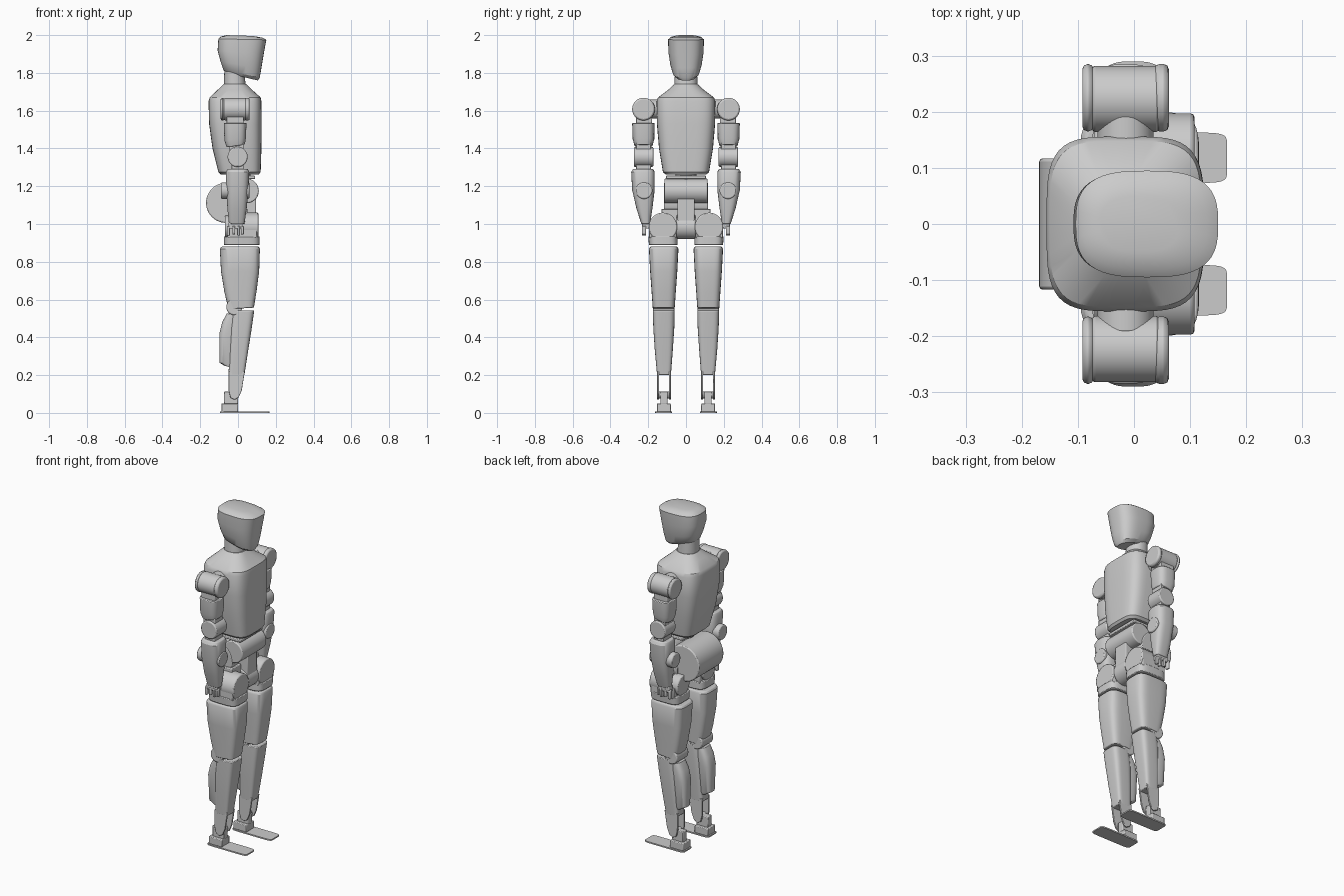
import bpy, bmesh, math
from mathutils import Vector, Matrix

cube = bpy.data.objects.get("Cube")
if cube:
    bpy.data.objects.remove(cube, do_unlink=True)

GREY = (0.6, 0.6, 0.6, 1.0)
mat = bpy.data.materials.new("light grey")
mat.use_nodes = True
mat.diffuse_color = GREY
mat.node_tree.nodes["Principled BSDF"].inputs["Base Color"].default_value = GREY


def finish(name, bm, bevel=0.0):
    """Turn a bmesh into a shaded, optionally bevelled object."""
    bmesh.ops.recalc_face_normals(bm, faces=bm.faces)
    me = bpy.data.meshes.new(name)
    bm.to_mesh(me)
    bm.free()
    me.materials.append(mat)
    ob = bpy.data.objects.new(name, me)
    bpy.context.collection.objects.link(ob)
    bpy.ops.object.select_all(action='DESELECT')
    ob.select_set(True)
    bpy.context.view_layer.objects.active = ob
    bpy.ops.object.shade_smooth_by_angle(angle=math.radians(32))
    if bevel:
        m = ob.modifiers.new("edge", 'BEVEL')
        m.width, m.segments, m.limit_method = bevel, 2, 'ANGLE'
        m.angle_limit = math.radians(40)
    return ob


def loft(name, sections, s=1, bevel=0.004, count=48):
    """Skin rounded sections (z, x0, x1, y0, y1, squareness, tilt dz/dx)."""
    bm = bmesh.new()
    rings = []
    for z, x0, x1, y0, y1, n, tilt in sections:
        ring = []
        for i in range(count):
            a = 2 * math.pi * i / count
            c, d = math.cos(a), math.sin(a)
            u = math.copysign(abs(c) ** (2 / n), c)
            v = math.copysign(abs(d) ** (2 / n), d)
            x = (x0 + x1) / 2 + u * (x1 - x0) / 2
            y = (y0 + y1) / 2 + v * (y1 - y0) / 2
            ring.append(bm.verts.new((x, s * y, z + tilt * x)))
        rings.append(ring)
    for a, b in zip(rings, rings[1:]):
        for i in range(count):
            j = (i + 1) % count
            bm.faces.new((a[i], a[j], b[j], b[i]))
    bm.faces.new(rings[0])
    bm.faces.new(rings[-1])
    return finish(name, bm, bevel)


def cyl(name, axis, centre, r, length, s=1, bevel=0.006):
    """Cylinder along axis 'x', 'y' or 'z'."""
    bm = bmesh.new()
    rot = {'x': Matrix.Rotation(math.pi / 2, 4, 'Y'),
           'y': Matrix.Rotation(math.pi / 2, 4, 'X'), 'z': Matrix()}[axis]
    x, y, z = centre
    bmesh.ops.create_cone(bm, cap_ends=True, segments=48, radius1=r, radius2=r,
                          depth=length, matrix=Matrix.Translation((x, s * y, z)) @ rot)
    return finish(name, bm, bevel)


def prism(name, pts, y0, y1, s=1, bevel=0.004):
    """Extrude an (x, z) profile from y0 to y1."""
    bm = bmesh.new()
    f = bm.faces.new([bm.verts.new((x, s * y0, z)) for x, z in pts])
    ext = bmesh.ops.extrude_face_region(bm, geom=[f])
    for v in ext["geom"]:
        if isinstance(v, bmesh.types.BMVert):
            v.co += Vector((0, s * (y1 - y0), 0))
    return finish(name, bm, bevel)


def box(name, x0, x1, y0, y1, z0, z1, s=1, bevel=0.004):
    return prism(name, [(x0, z0), (x1, z0), (x1, z1), (x0, z1)], y0, y1, s, bevel)


# Head and neck
loft("head", [
    (1.785, -0.065, 0.105, -0.050, 0.050, 2.5, -0.24),
    (1.800, -0.078, 0.115, -0.068, 0.068, 2.7, -0.22),
    (1.845, -0.092, 0.124, -0.083, 0.083, 2.8, -0.15),
    (1.910, -0.108, 0.136, -0.093, 0.093, 2.8, -0.08),
    (1.978, -0.104, 0.150, -0.095, 0.095, 2.9, -0.02),
    (1.990, -0.090, 0.130, -0.080, 0.080, 2.9, -0.03),
    (1.998, -0.060, 0.080, -0.050, 0.050, 2.6, -0.03)], bevel=0)
loft("neck", [(1.70, -0.075, 0.045, -0.062, 0.062, 2.2, 0),
              (1.83, -0.072, 0.030, -0.058, 0.058, 2.2, 0)])

# Torso shell with sloping shoulders
loft("torso", [
    (1.262, -0.090, 0.110, -0.108, 0.108, 4, 0),
    (1.275, -0.104, 0.120, -0.122, 0.122, 4, 0),
    (1.400, -0.135, 0.124, -0.143, 0.143, 4, 0),
    (1.530, -0.153, 0.125, -0.154, 0.154, 4, 0),
    (1.650, -0.156, 0.124, -0.156, 0.156, 4, 0),
    (1.670, -0.150, 0.120, -0.148, 0.148, 4, 0),
    (1.710, -0.108, 0.075, -0.095, 0.095, 3, 0),
    (1.740, -0.076, 0.046, -0.062, 0.062, 2.3, 0)], bevel=0)

# Waist and pelvis
cyl("waist_drum", 'y', (-0.063, 0, 1.112), 0.106, 0.234)
cyl("waist_front_roller", 'y', (0.045, 0, 1.175), 0.065, 0.23)
cyl("waist_pivot", 'z', (0.01, 0, 1.25), 0.055, 0.06)
box("waist_mount", -0.05, 0.09, -0.105, 0.105, 1.238, 1.256)
box("pelvis_tongue", -0.02, 0.095, -0.045, 0.045, 1.0, 1.16)
cyl("pelvis_roller", 'y', (0.04, 0, 0.985), 0.065, 0.10)
box("pelvis_cross_bar", -0.03, 0.05, -0.13, 0.13, 0.98, 1.08)

for s, side in ((1, "left"), (-1, "right")):
    # Shoulder
    cyl(side + "_shoulder", 'x', (-0.015, 0.223, 1.608), 0.059, 0.12, s)
    cyl(side + "_shoulder_front_cap", 'x', (0.049, 0.225, 1.608), 0.060, 0.026, s, 0.009)
    cyl(side + "_shoulder_back_cap", 'x', (-0.082, 0.225, 1.608), 0.060, 0.020, s, 0.009)
    cyl(side + "_shoulder_axle", 'y', (-0.015, 0.165, 1.608), 0.050, 0.06, s)
    box(side + "_shoulder_link", -0.060, 0.030, 0.180, 0.265, 1.52, 1.575, s)
    # Upper arm
    loft(side + "_upper_arm", [
        (1.415, -0.060, 0.036, 0.178, 0.272, 3, 0.15),
        (1.450, -0.072, 0.042, 0.168, 0.282, 3, 0.10),
        (1.535, -0.075, 0.045, 0.167, 0.285, 3, 0)], s)
    box(side + "_elbow_link", -0.045, 0.03, 0.185, 0.265, 1.37, 1.43, s)
    cyl(side + "_elbow", 'y', (-0.002, 0.224, 1.355), 0.053, 0.102, s)
    # Forearm, wrist and hand
    loft(side + "_forearm", [
        (1.000, -0.048, 0.034, 0.190, 0.236, 3, 0),
        (1.080, -0.056, 0.046, 0.178, 0.262, 3, 0),
        (1.180, -0.062, 0.055, 0.166, 0.285, 3, 0),
        (1.275, -0.064, 0.060, 0.166, 0.290, 3, 0),
        (1.292, -0.056, 0.052, 0.174, 0.280, 3, 0)], s)
    box(side + "_forearm_link", -0.035, 0.03, 0.185, 0.265, 1.28, 1.34, s)
    cyl(side + "_wrist_joint", 'x', (-0.015, 0.222, 1.177), 0.044, 0.15, s)
    box(side + "_palm", -0.05, 0.025, 0.195, 0.232, 0.975, 1.01, s)
    for i, x in enumerate((-0.058, -0.030, -0.004, 0.016)):
        box(f"{side}_finger_{i + 1}", x, x + 0.015, 0.212, 0.234, 0.938 + 0.006 * (i % 2), 0.99, s)

    # Hip
    cyl(side + "_hip_arch", 'x', (0.045, 0.122, 0.985), 0.075, 0.125, s)
    box(side + "_hip_block", -0.055, 0.10, 0.050, 0.195, 0.925, 0.985, s)
    loft(side + "_hip_collar", [
        (0.888, -0.075, 0.115, 0.044, 0.196, 4, 0),
        (0.935, -0.075, 0.115, 0.044, 0.200, 4, 0)], s)
    cyl(side + "_hip_rear_cap", 'x', (-0.04, 0.122, 0.985), 0.060, 0.06, s)
    # Thigh
    loft(side + "_thigh", [
        (0.552, -0.050, 0.084, 0.060, 0.176, 4, 0.06),
        (0.640, -0.072, 0.098, 0.054, 0.182, 4, 0.02),
        (0.750, -0.090, 0.112, 0.046, 0.190, 4, 0),
        (0.868, -0.096, 0.116, 0.040, 0.196, 4, 0),
        (0.880, -0.088, 0.110, 0.046, 0.190, 4, 0)], s)
    cyl(side + "_knee", 'y', (-0.02, 0.118, 0.560), 0.042, 0.112, s)
    # Shin with calf shell
    loft(side + "_shin", [
        (0.200, -0.050, 0.034, 0.080, 0.153, 5, 0),
        (0.330, -0.046, 0.054, 0.070, 0.165, 4.5, 0),
        (0.450, -0.042, 0.073, 0.062, 0.173, 4, 0),
        (0.542, -0.030, 0.086, 0.060, 0.176, 4, 0)], s)
    loft(side + "_calf", [
        (0.232, -0.072, -0.020, 0.088, 0.146, 3, -0.25),
        (0.260, -0.097, -0.015, 0.082, 0.152, 3, -0.05),
        (0.420, -0.099, -0.010, 0.072, 0.163, 3, 0),
        (0.480, -0.084, 0.000, 0.070, 0.165, 3, 0),
        (0.525, -0.060, 0.010, 0.074, 0.162, 3, 0)], s)
    # Ankle fork and ankle
    fork = [(-0.050, 0.22), (0.036, 0.22), (0.020, 0.12), (0.004, 0.082),
            (-0.018, 0.070), (-0.040, 0.080), (-0.050, 0.12)]
    prism(side + "_fork_inner", fork, 0.080, 0.090, s, 0.002)
    prism(side + "_fork_outer", fork, 0.143, 0.153, s, 0.002)
    cyl(side + "_ankle_axle", 'y', (-0.022, 0.117, 0.095), 0.018, 0.07, s, 0.003)
    box(side + "_ankle_yoke", -0.075, 0.0, 0.098, 0.136, 0.045, 0.112, s)
    box(side + "_ankle_base", -0.088, 0.0, 0.080, 0.154, 0.006, 0.050, s)
    # Foot plate
    loft(side + "_foot", [
        (0.0, -0.095, 0.166, 0.073, 0.163, 9, 0),
        (0.008, -0.095, 0.166, 0.073, 0.163, 9, 0)], s, 0)
